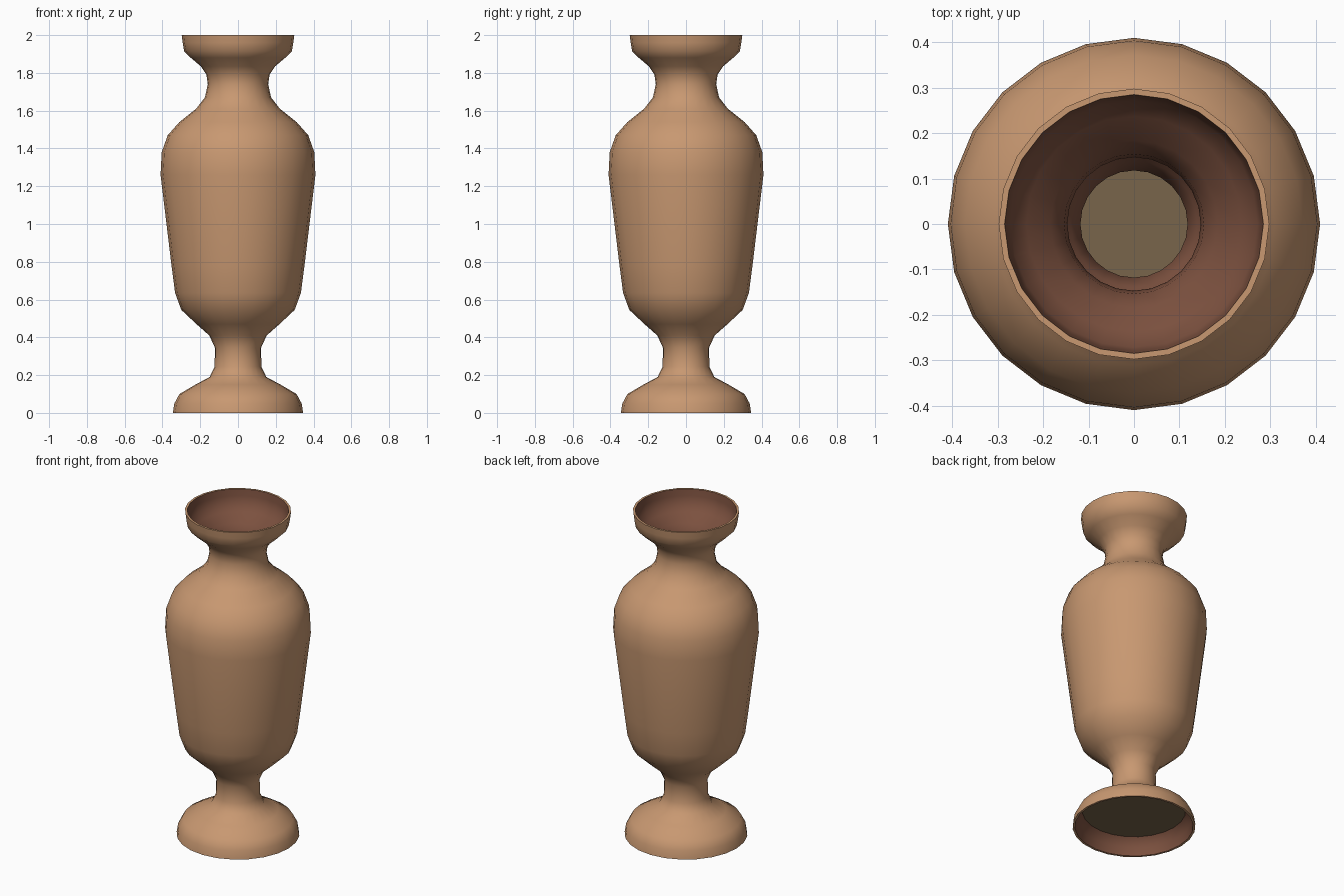
import bpy, bmesh, math

cube = bpy.data.objects.get("Cube")
if cube:
    bpy.data.objects.remove(cube, do_unlink=True)

SIDES = 24


def material(name, rgb):
    mat = bpy.data.materials.new(name)
    mat.use_nodes = True
    linear = [((c / 255 + 0.055) / 1.055) ** 2.4 for c in rgb] + [1.0]
    mat.diffuse_color = linear
    mat.node_tree.nodes["Principled BSDF"].inputs["Base Color"].default_value = linear
    return mat


clay = material("tan clay", (200, 152, 113))
lining = material("dark brown lining", (124, 81, 63))
base = material("olive brown base", (120, 101, 75))


def add_object(name, bm, mats):
    mesh = bpy.data.meshes.new(name)
    bm.to_mesh(mesh)
    bm.free()
    for mat in mats:
        mesh.materials.append(mat)
    obj = bpy.data.objects.new(name, mesh)
    bpy.context.collection.objects.link(obj)
    return obj


def ring(bm, r, z):
    step = 2 * math.pi / SIDES
    return [bm.verts.new((r * math.cos(i * step), r * math.sin(i * step), z))
            for i in range(SIDES)]


# Outer profile from foot to lip, as (radius, height)
outer = [(.345, 0), (.337, .05), (.31, .1), (.225, .15), (.15, .19), (.124, .245),
         (.122, .345), (.152, .41), (.22, .47), (.3, .545), (.333, .635), (.352, .78),
         (.41, 1.26), (.404, 1.38), (.372, 1.47), (.31, 1.54), (.222, 1.61),
         (.175, 1.67), (.16, 1.74), (.167, 1.79), (.197, 1.835), (.25, 1.88),
         (.285, 1.915), (.293, 1.96), (.298, 2)]

# Lining follows the wall just inside, closest at the narrow stem
inner = [(r - (.004 if r < .14 else .013), z) for r, z in reversed(outer)]
profile = outer + inner

# Vase wall: revolved outside, lip, lining and foot edge
bm = bmesh.new()
rings = [ring(bm, r, z) for r, z in profile]
for k, low in enumerate(rings):
    high = rings[(k + 1) % len(rings)]
    is_lining = len(outer) <= k < len(rings) - 1
    for i in range(SIDES):
        j = (i + 1) % SIDES
        face = bm.faces.new((low[i], low[j], high[j], high[i]))
        face.material_index = int(is_lining)
vase = add_object("vase_wall", bm, [clay, lining])

bpy.ops.object.select_all(action='DESELECT')
vase.select_set(True)
bpy.context.view_layer.objects.active = vase
bpy.ops.object.shade_smooth_by_angle(angle=math.radians(55))

# Flat disc closing the hollow foot
bm = bmesh.new()
bm.faces.new(ring(bm, .29, .1))
add_object("foot_disc", bm, [base])
